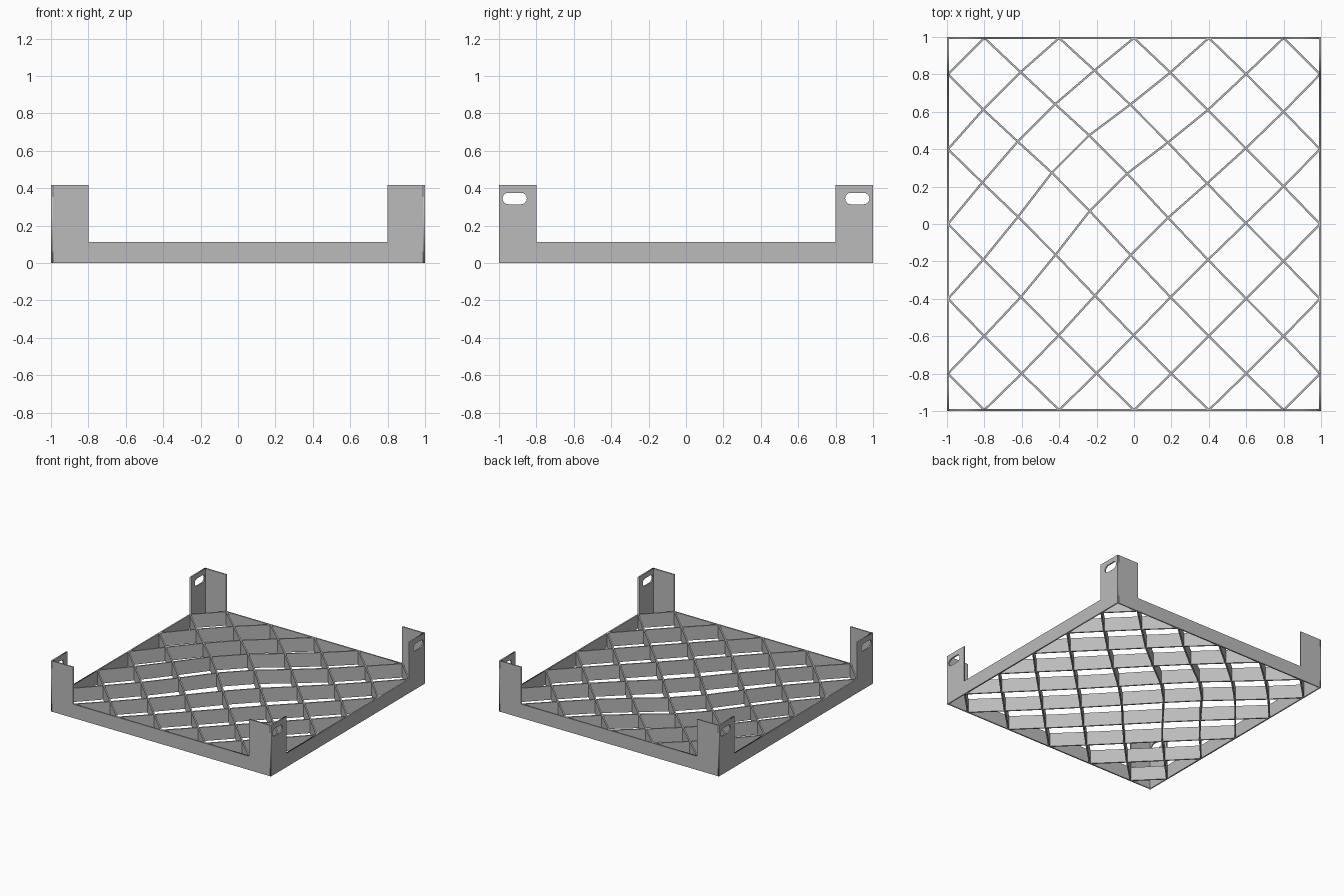
import bpy
import bmesh
import math
from mathutils import Vector

THICK = 0.011      # sheet thickness
RIM = 0.113        # height of rim and lattice
POST = 0.417       # height of corner posts
PITCH = 0.4        # spacing of diagonal strips

cube = bpy.data.objects.get("Cube")
if cube:
    bpy.data.objects.remove(cube, do_unlink=True)

GREY = (0.5, 0.5, 0.5, 1)
grey = bpy.data.materials.new("plain grey")
grey.use_nodes = True
grey.diffuse_color = GREY
grey.node_tree.nodes["Principled BSDF"].inputs["Base Color"].default_value = GREY


def add_object(name, mesh):
    obj = bpy.data.objects.new(name, mesh)
    bpy.context.collection.objects.link(obj)
    mesh.materials.clear()
    mesh.materials.append(grey)
    return obj


def slot_outline(cx, cz, half_length, radius, steps=8):
    """Rounded slot made of two half circles."""
    points = []
    for side in (1, -1):
        for i in range(steps + 1):
            a = math.pi * (i / steps - 0.5) + (math.pi if side < 0 else 0)
            points.append((cx + side * (half_length - radius) + radius * math.cos(a),
                           cz + radius * math.sin(a)))
    return points


def sheet(name, outlines, location, turn):
    """Upright plate from an outline and its holes."""
    curve = bpy.data.curves.new(name, 'CURVE')
    curve.dimensions = '2D'
    curve.fill_mode = 'BOTH'
    curve.extrude = THICK / 2
    for outline in outlines:
        spline = curve.splines.new('POLY')
        spline.points.add(len(outline) - 1)
        for point, (u, v) in zip(spline.points, outline):
            point.co = (u, v, 0, 1)
        spline.use_cyclic_u = True
    temp = bpy.data.objects.new(name + "_outline", curve)
    bpy.context.collection.objects.link(temp)
    graph = bpy.context.evaluated_depsgraph_get()
    mesh = bpy.data.meshes.new_from_object(temp.evaluated_get(graph))
    bpy.data.objects.remove(temp, do_unlink=True)
    mesh.name = name
    obj = add_object(name, mesh)
    obj.location = location
    obj.rotation_euler = (math.pi / 2, 0, turn)


def wall_outline(half):
    """Low rim rising to a post at each end."""
    right = [(half, 0), (half, POST), (0.8, POST), (0.8, RIM)]
    return right + [(-u, v) for u, v in reversed(right)]


# Four walls; the left and right ones carry slots in their posts
slots = [slot_outline(s * 0.916, 0.345, 0.065, 0.031) for s in (-1, 1)]
edge = 1 - THICK / 2
sheet("front_wall", [wall_outline(1 - THICK)], (0, -edge, 0), 0)
sheet("back_wall", [wall_outline(1 - THICK)], (0, edge, 0), 0)
sheet("left_wall", [wall_outline(1)] + slots, (edge, 0, 0), math.pi / 2)
sheet("right_wall", [wall_outline(1)] + slots, (-edge, 0, 0), math.pi / 2)


def node(c, d):
    """Lattice crossing, pushed aside by a soft bulge off centre."""
    p = Vector(((c + d) / 2, (d - c) / 2))
    reach = max(abs(p.x), abs(p.y))
    if reach > 1.01:
        return None
    if reach > 0.99:
        return Vector([max(-edge, min(edge, k)) for k in p])
    fall = math.exp(-(p - Vector((-0.22, 0.22))).length_squared / 0.243)
    return p + Vector((-0.045, 0.085)) * fall


def lattice(name, crossing):
    """One family of parallel strips as thickened ribbons."""
    bm = bmesh.new()
    values = [PITCH * (i - 4.5) for i in range(10)]
    for a in values:
        path = [p for p in (crossing(a, b) for b in values) if p]
        rows = [(bm.verts.new((p.x, p.y, 0)), bm.verts.new((p.x, p.y, RIM))) for p in path]
        for (a0, a1), (b0, b1) in zip(rows, rows[1:]):
            bm.faces.new((a0, b0, b1, a1))
    mesh = bpy.data.meshes.new(name)
    bm.to_mesh(mesh)
    bm.free()
    obj = add_object(name, mesh)
    solid = obj.modifiers.new("thickness", 'SOLIDIFY')
    solid.thickness = THICK
    solid.offset = 0
    solid.use_even_offset = True


# Two crossing families of diagonal strips
lattice("rising_strips", lambda a, b: node(a, b))
lattice("falling_strips", lambda a, b: node(b, a))
